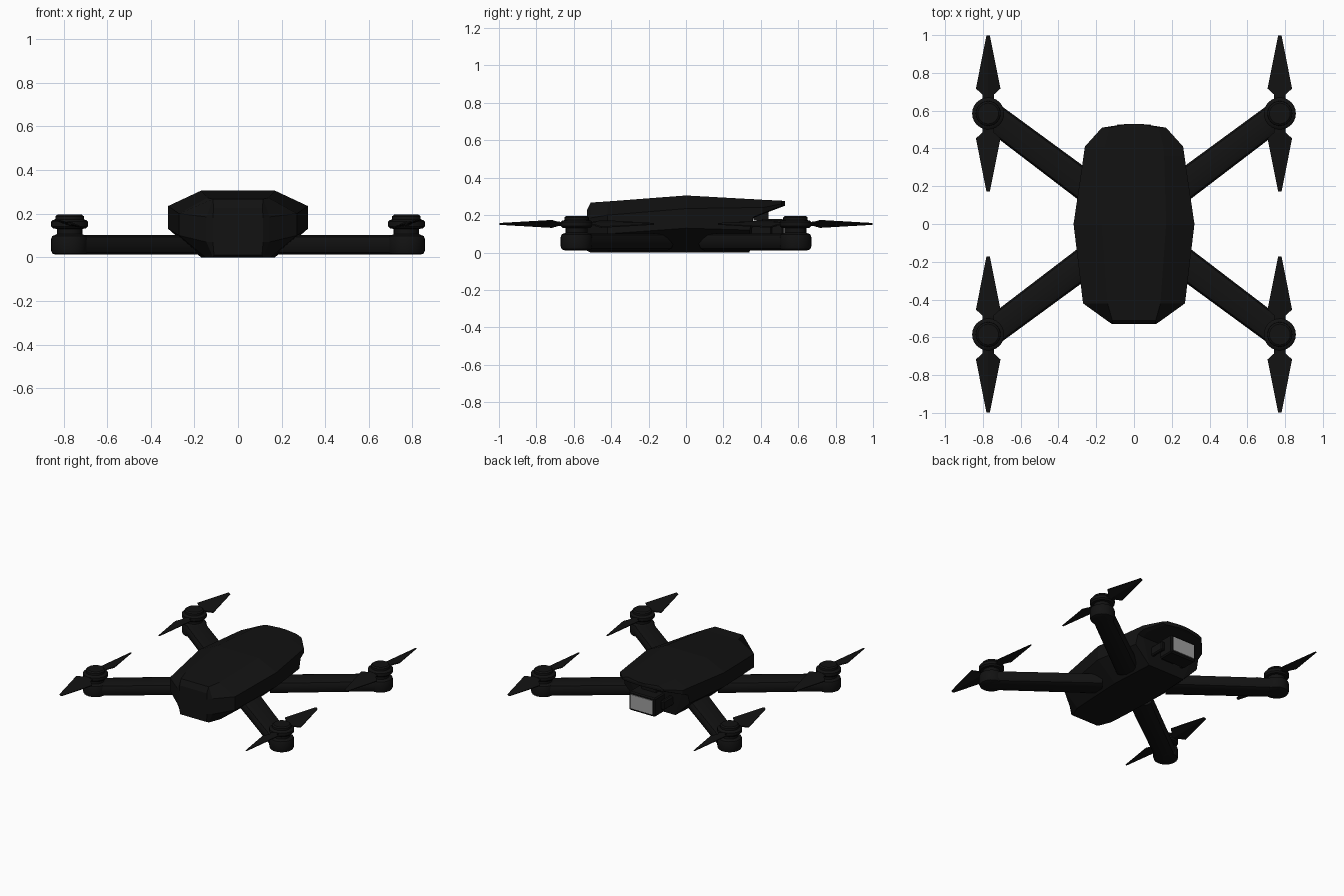
import bpy, bmesh, math
from mathutils import Vector

if "Cube" in bpy.data.objects:
    bpy.data.objects.remove(bpy.data.objects["Cube"])


def material(name, v):
    m = bpy.data.materials.new(name)
    m.diffuse_color = (v, v, v, 1)
    m.use_nodes = True
    m.node_tree.nodes["Principled BSDF"].inputs["Base Color"].default_value = m.diffuse_color
    return m


BLACK = material("matte_black", 0.006)
GLASS = material("grey_glass", 0.35)


def finish(bm, name, mat=BLACK, smooth=False):
    bmesh.ops.recalc_face_normals(bm, faces=bm.faces)
    me = bpy.data.meshes.new(name)
    bm.to_mesh(me)
    bm.free()
    ob = bpy.data.objects.new(name, me)
    bpy.context.collection.objects.link(ob)
    me.materials.append(mat)
    if smooth:
        bpy.ops.object.select_all(action='DESELECT')
        ob.select_set(True)
        bpy.context.view_layer.objects.active = ob
        bpy.ops.object.shade_smooth_by_angle(angle=math.radians(35))
    return ob


def loft(name, rings, mat=BLACK, smooth=False):
    """Skin a list of equal-length point rings and cap both ends."""
    bm = bmesh.new()
    vs = [[bm.verts.new(p) for p in r] for r in rings]
    n = len(vs[0])
    for a, b in zip(vs, vs[1:]):
        for i in range(n):
            j = (i + 1) % n
            bm.faces.new((a[i], a[j], b[j], b[i]))
    bm.faces.new(vs[0])
    bm.faces.new(vs[-1])
    return finish(bm, name, mat, smooth)


def box(name, lo, hi, mat=BLACK, bevel=0.0):
    bm = bmesh.new()
    bmesh.ops.create_cube(bm, size=1)
    lo, hi = Vector(lo), Vector(hi)
    for v in bm.verts:
        v.co = Vector([(lo[i] + hi[i]) / 2 + v.co[i] * (hi[i] - lo[i]) for i in range(3)])
    if bevel:
        bmesh.ops.bevel(bm, geom=bm.edges[:], offset=bevel, segments=1, affect='EDGES')
    return finish(bm, name, mat)


def lathe(name, profile, centre, n=24):
    cx, cy = centre
    rings = [[(cx + r * math.cos(2 * math.pi * i / n), cy + r * math.sin(2 * math.pi * i / n), z)
              for i in range(n)] for r, z in profile]
    return loft(name, rings, smooth=True)


# faceted body: octagonal sections along y, with an overhanging lid at +y
# y, half widths (top, side, bottom), heights (bottom, low side, high side, top)
SECTIONS = [
    (-0.53, 0.112, 0.115, 0.11, 0.01, 0.07, 0.18, 0.225),
    (-0.51, 0.115, 0.145, 0.115, 0.0, 0.07, 0.185, 0.267),
    (-0.42, 0.14, 0.27, 0.15, 0.0, 0.10, 0.20, 0.273),
    (0.0, 0.17, 0.32, 0.17, 0.0, 0.13, 0.235, 0.305),
    (0.34, 0.16, 0.27, 0.15, 0.0, 0.12, 0.24, 0.286),
    (0.36, 0.16, 0.267, 0.22, 0.185, 0.19, 0.24, 0.285),
    (0.41, 0.155, 0.26, 0.22, 0.205, 0.21, 0.24, 0.282),
    (0.51, 0.13, 0.17, 0.15, 0.243, 0.248, 0.26, 0.277),
    (0.53, 0.03, 0.04, 0.035, 0.25, 0.252, 0.265, 0.275),
]
rings = []
for y, ht, hs, hb, zb, zl, zh, zt in SECTIONS:
    half = [(hb, zb), (hs, zl), (hs, zh), (ht, zt)]
    rings.append([(x, y, z) for x, z in half] + [(-x, y, z) for x, z in reversed(half)])
loft("body", rings)

# camera hung under the lid
box("camera_housing", (-0.108, 0.40, 0.04), (0.108, 0.522, 0.18), bevel=0.008)
box("camera_window", (-0.09, 0.51, 0.058), (0.09, 0.527, 0.162), GLASS)
box("camera_mount", (-0.05, 0.33, 0.08), (0.05, 0.41, 0.15))
box("camera_hanger", (-0.06, 0.36, 0.17), (0.06, 0.44, 0.23))
for s, side in ((1, "right"), (-1, "left")):
    box("camera_bracket_" + side, (min(s * 0.11, s * 0.14), 0.33, 0.075),
        (max(s * 0.11, s * 0.14), 0.46, 0.145), bevel=0.008)

# arms, motors and propellers
HUB = (0.772, 0.585)
ROOT = (0.17, 0.135)
MOTOR = [(0.065, 0.012), (0.08, 0.018), (0.085, 0.032), (0.085, 0.083), (0.08, 0.097), (0.062, 0.104),
         (0.058, 0.106), (0.058, 0.13), (0.075, 0.132), (0.085, 0.142), (0.085, 0.163),
         (0.076, 0.171), (0.066, 0.173), (0.065, 0.188), (0.055, 0.196)]
ARM = [(-0.045, 0.012), (0.045, 0.012), (0.066, 0.022), (0.075, 0.042), (0.075, 0.075),
       (0.066, 0.094), (0.045, 0.102), (-0.045, 0.102), (-0.066, 0.094), (-0.075, 0.075),
       (-0.075, 0.042), (-0.066, 0.022)]
# blade stations: distance from hub, half chord, twist rise, half thickness
BLADE = [(0.05, 0.03, 0.004, 0.01), (0.10, 0.03, 0.008, 0.01), (0.132, 0.065, 0.018, 0.008),
         (0.413, 0.009, 0.003, 0.005)]

for sx, lr in ((1, "right"), (-1, "left")):
    for sy, fb in ((-1, "front"), (1, "back")):
        tag = fb + "_" + lr
        hub = Vector((sx * HUB[0], sy * HUB[1], 0))
        root = Vector((sx * ROOT[0], sy * ROOT[1], 0))
        d = (hub - root).normalized()
        side = Vector((-d.y, d.x, 0))
        loft("arm_" + tag, [[p + side * w * k + Vector((0, 0, z)) for w, z in ARM]
                            for p, k in ((root, 1.08), (hub, 0.98))], smooth=True)
        lathe("motor_" + tag, MOTOR, hub[:2])
        for turn, label in ((1, "outer"), (-1, "inner")):
            blade = []
            for r, c, rise, t in BLADE:
                blade.append([(hub.x + turn * u * c, hub.y + turn * r, 0.153 + sx * sy * u * rise + w * t)
                              for u, w in ((-1, -0.4), (0, -1), (1, -0.4), (1, 0.4), (0, 1), (-1, 0.4))])
            loft("propeller_" + label + "_" + tag, blade)
